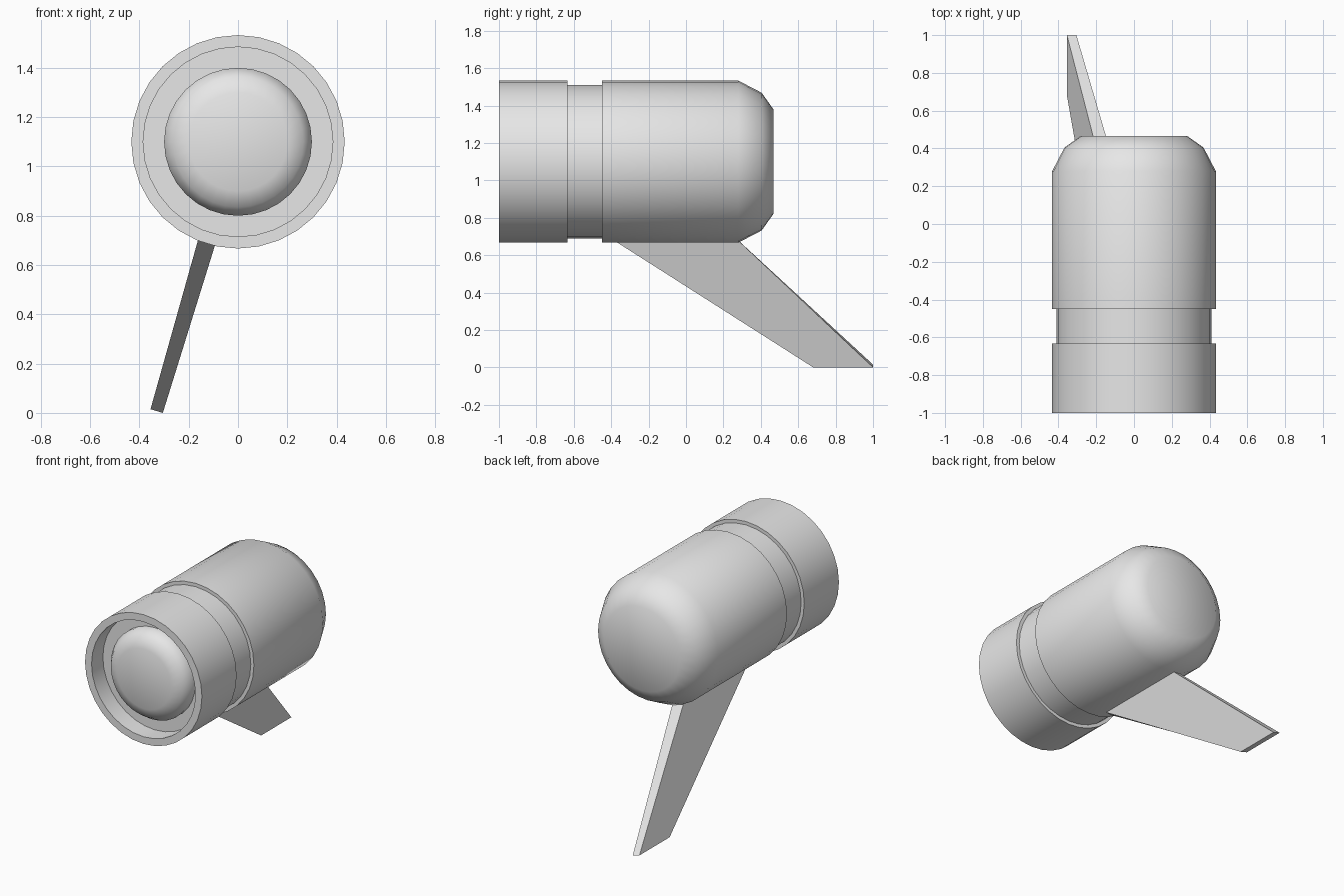
import bpy, bmesh, math

if "Cube" in bpy.data.objects:
    bpy.data.objects.remove(bpy.data.objects["Cube"])

SIDES = 32
CENTRE_Z = 1.10

grey = bpy.data.materials.new("light_grey")
grey.diffuse_color = (0.8, 0.8, 0.8, 1.0)
grey.use_nodes = True
grey.node_tree.nodes["Principled BSDF"].inputs["Base Color"].default_value = grey.diffuse_color


def add_object(name, bm, smooth):
    bmesh.ops.recalc_face_normals(bm, faces=bm.faces[:])
    mesh = bpy.data.meshes.new(name)
    bm.to_mesh(mesh)
    bm.free()
    mesh.materials.append(grey)
    obj = bpy.data.objects.new(name, mesh)
    bpy.context.collection.objects.link(obj)
    if smooth:
        bpy.ops.object.select_all(action='DESELECT')
        obj.select_set(True)
        bpy.context.view_layer.objects.active = obj
        bpy.ops.object.shade_smooth_by_angle(angle=math.radians(40))
    return obj


def revolve(name, profile):
    """Turn a (y, radius) profile around the body axis and cap both ends."""
    bm = bmesh.new()
    rings = []
    for y, r in profile:
        rings.append([bm.verts.new((r * math.sin(2 * math.pi * i / SIDES), y,
                                    CENTRE_Z + r * math.cos(2 * math.pi * i / SIDES)))
                      for i in range(SIDES)])
    for a, b in zip(rings, rings[1:]):
        for i in range(SIDES):
            j = (i + 1) % SIDES
            bm.faces.new((a[i], a[j], b[j], b[i]))
    bm.faces.new(rings[0])
    bm.faces.new(rings[-1])
    return add_object(name, bm, True)


# Body: recessed front, lip, groove, main barrel and rounded back
revolve("body", [
    (-0.88, 0.385), (-1.0, 0.385), (-1.0, 0.433), (-0.633, 0.433),
    (-0.633, 0.41), (-0.45, 0.41), (-0.45, 0.433), (0.28, 0.433),
    (0.405, 0.368), (0.467, 0.28)])

# Domed lens set in the front recess
revolve("lens", [(-0.87, 0.30), (-0.915, 0.30), (-0.967, 0.265), (-0.995, 0.20)])

# Slanted tapering leg: foot corners, then the corners inside the body
bm = bmesh.new()
foot = [(-0.355, 0.68, 0.015), (-0.305, 0.68, 0.0),
        (-0.305, 1.0, 0.0), (-0.355, 1.0, 0.015)]
top = [(-0.157, -0.45, 0.72), (-0.081, -0.45, 0.72),
       (-0.081, 0.235, 0.72), (-0.157, 0.235, 0.72)]
low = [bm.verts.new(p) for p in foot]
high = [bm.verts.new(p) for p in top]
bm.faces.new(low)
bm.faces.new(high)
for i in range(4):
    j = (i + 1) % 4
    bm.faces.new((low[i], low[j], high[j], high[i]))
add_object("leg", bm, False)
